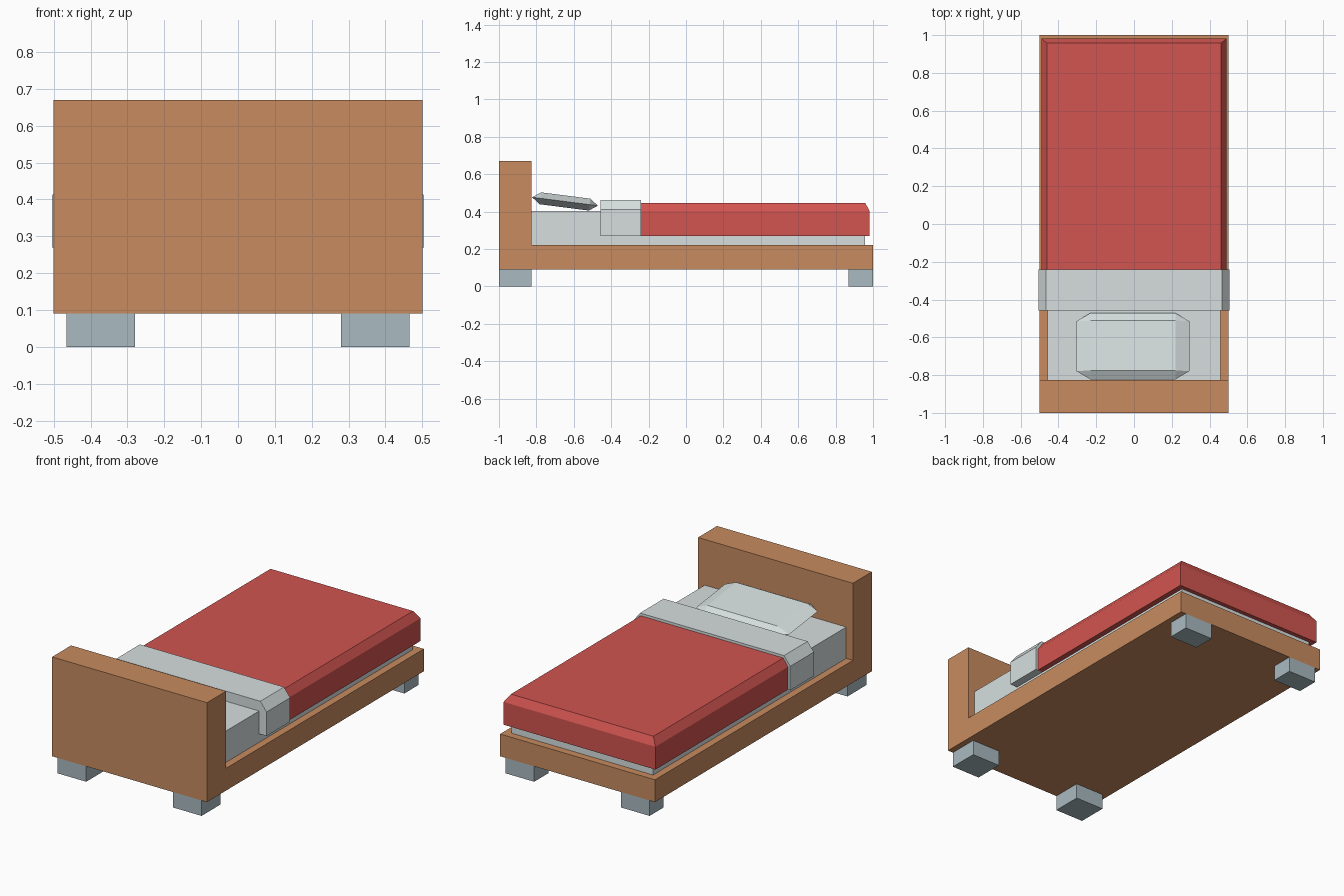
import bpy, bmesh, math
from mathutils import Matrix

if "Cube" in bpy.data.objects:
    bpy.data.objects.remove(bpy.data.objects["Cube"])


def material(name, rgb):
    m = bpy.data.materials.new(name)
    m.diffuse_color = (*rgb, 1)
    m.use_nodes = True
    m.node_tree.nodes["Principled BSDF"].inputs["Base Color"].default_value = m.diffuse_color
    return m


wood = material("wood", (0.58, 0.26, 0.115))
metal = material("leg_grey", (0.40, 0.49, 0.53))
linen = material("linen", (0.68, 0.74, 0.74))
red = material("red_cloth", (0.64, 0.09, 0.08))


def finish(name, bm, mat):
    bmesh.ops.recalc_face_normals(bm, faces=bm.faces)
    me = bpy.data.meshes.new(name)
    bm.to_mesh(me)
    bm.free()
    me.materials.append(mat)
    ob = bpy.data.objects.new(name, me)
    bpy.context.collection.objects.link(ob)
    return ob


def box(name, x, y, z, mat):
    bm = bmesh.new()
    bmesh.ops.create_cube(bm, size=1)
    for v in bm.verts:
        v.co = [(a + b) / 2 + c * (b - a) for (a, b), c in zip((x, y, z), v.co)]
    return finish(name, bm, mat)


def extrude_profile(name, pts, vec, mat):
    bm = bmesh.new()
    face = bm.faces.new([bm.verts.new(p) for p in pts])
    ext = bmesh.ops.extrude_face_region(bm, geom=[face], use_keep_orig=True)
    moved = [g for g in ext["geom"] if isinstance(g, bmesh.types.BMVert)]
    bmesh.ops.translate(bm, verts=moved, vec=vec)
    return finish(name, bm, mat)


def stacked(name, rings, mat):
    """Skin a stack of horizontal rings and cap both ends."""
    bm = bmesh.new()
    loops = [[bm.verts.new(p) for p in ring] for ring in rings]
    for lo, hi in zip(loops, loops[1:]):
        n = len(lo)
        for i in range(n):
            j = (i + 1) % n
            bm.faces.new((lo[i], lo[j], hi[j], hi[i]))
    bm.faces.new(loops[0])
    bm.faces.new(loops[-1])
    return finish(name, bm, mat)


# Frame: L-shaped side profile of base and headboard
side = [(-1, 0.09), (1, 0.09), (1, 0.22), (-0.825, 0.22), (-0.825, 0.67), (-1, 0.67)]
extrude_profile("frame", [(-0.5, y, z) for y, z in side], (1, 0, 0), wood)

# Legs
for end, y in (("head", (-1, -0.825)), ("foot", (0.87, 1))):
    for label, x in (("left", (-0.465, -0.28)), ("right", (0.28, 0.465))):
        box(f"{end}_leg_{label}", x, y, (0, 0.09), metal)

# Mattress
box("mattress", (-0.457, 0.457), (-0.825, 0.957), (0.22, 0.403), linen)

# Blanket: chamfered along both sides and the foot, flush at the fold
def blanket_ring(x, y, z):
    return [(-x, -0.24, z), (x, -0.24, z), (x, y, z), (-x, y, z)]

stacked("blanket", [blanket_ring(0.49, 0.982, 0.27), blanket_ring(0.49, 0.982, 0.403),
                    blanket_ring(0.46, 0.957, 0.447)], red)

# Folded sheet: chamfered band draped over the mattress
half = [(0.505, 0.27), (0.505, 0.41), (0.465, 0.462)]
band = half + [(-x, z) for x, z in reversed(half)]
extrude_profile("folded_sheet", [(x, -0.458, z) for x, z in band], (0, 0.218, 0), linen)

# Pillow: box faceted on every edge and corner, tilted off the headboard
bm = bmesh.new()
for sx in (-1, 1):
    for sy in (-1, 1):
        for p in ((0.225, 0.133, 0.032), (0.225, 0.133, -0.032),
                  (0.299, 0.133, 0), (0.225, 0.177, 0)):
            bm.verts.new((sx * p[0], sy * p[1], p[2]))
bmesh.ops.convex_hull(bm, input=bm.verts)
bmesh.ops.dissolve_limit(bm, angle_limit=0.01, verts=bm.verts, edges=bm.edges)
pillow = finish("pillow", bm, linen)
pillow.matrix_world = (Matrix.Translation((-0.006, -0.647, 0.454))
                       @ Matrix.Rotation(math.radians(-7.3), 4, 'X'))
